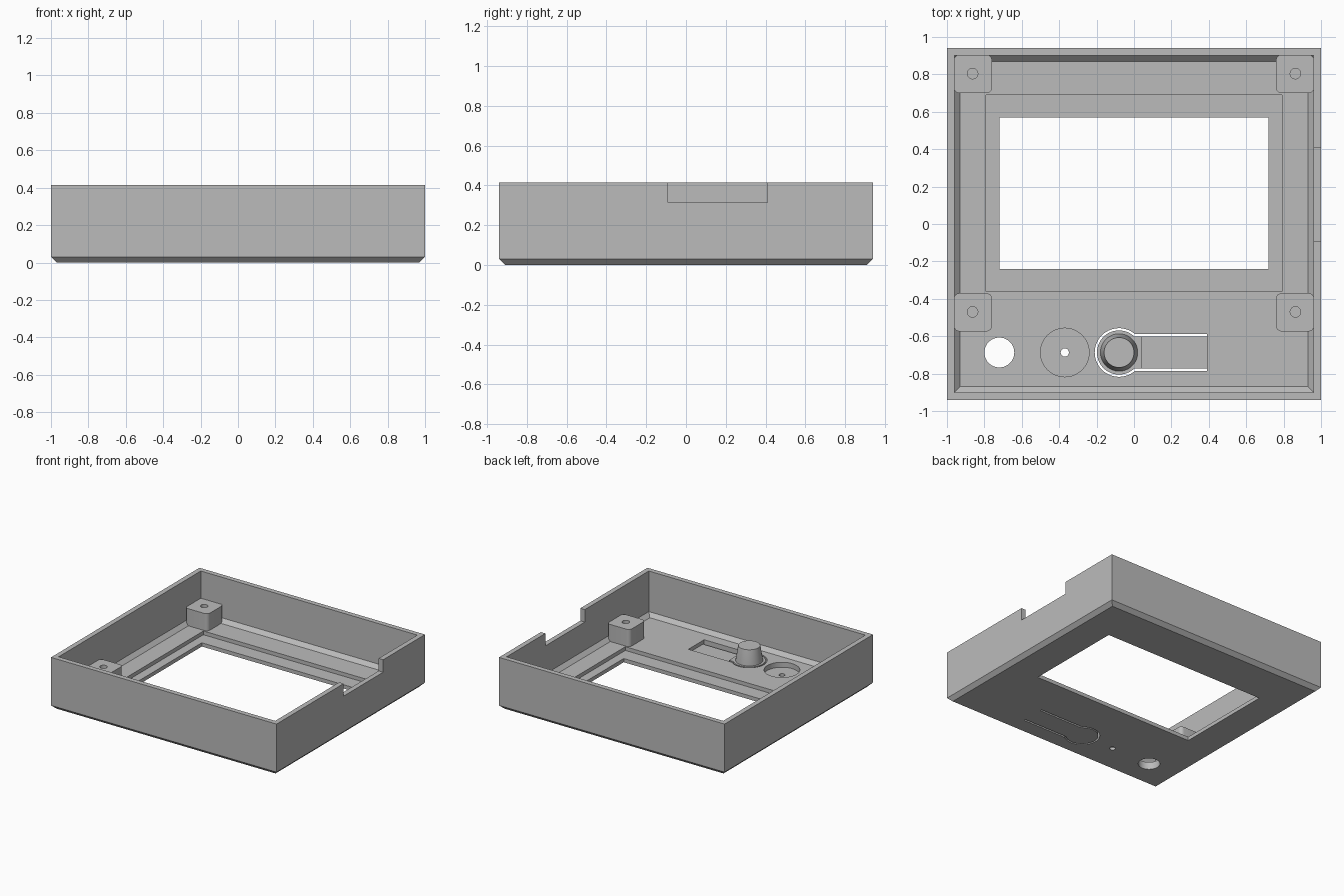
import bpy, bmesh, math
from mathutils import Matrix

if "Cube" in bpy.data.objects:
    bpy.data.objects.remove(bpy.data.objects["Cube"])

grey = bpy.data.materials.new("plain grey")
grey.use_nodes = True
colour = (0.5, 0.5, 0.5, 1)
grey.diffuse_color = colour
grey.node_tree.nodes["Principled BSDF"].inputs["Base Color"].default_value = colour


def loft(name, rings):
    """Solid skinned through rings of points, capped at both ends."""
    bm = bmesh.new()
    loops = [[bm.verts.new(p) for p in ring] for ring in rings]
    n = len(loops[0])
    for a, b in zip(loops, loops[1:]):
        for i in range(n):
            j = (i + 1) % n
            bm.faces.new((a[i], a[j], b[j], b[i]))
    bm.faces.new(loops[0][::-1])
    bm.faces.new(loops[-1])
    bmesh.ops.recalc_face_normals(bm, faces=bm.faces)
    mesh = bpy.data.meshes.new(name)
    bm.to_mesh(mesh)
    bm.free()
    mesh.materials.append(grey)
    obj = bpy.data.objects.new(name, mesh)
    bpy.context.collection.objects.link(obj)
    return obj


def prism(name, outline, z0, z1):
    return loft(name, [[(x, y, z) for x, y in outline] for z in (z0, z1)])


def rect(x0, x1, y0, y1):
    return [(x0, y0), (x1, y0), (x1, y1), (x0, y1)]


def circle(x, y, r, n=48):
    return [(x + r * math.cos(math.tau * i / n), y + r * math.sin(math.tau * i / n))
            for i in range(n)]


def rounded_rect(x0, x1, y0, y1, r, steps=6):
    corners = [(x1 - r, y1 - r), (x0 + r, y1 - r), (x0 + r, y0 + r), (x1 - r, y0 + r)]
    return [(cx + r * math.cos(a), cy + r * math.sin(a))
            for k, (cx, cy) in enumerate(corners)
            for a in [math.pi / 2 * (k + i / steps) for i in range(steps + 1)]]


def keyhole(cx, cy, r, half, x_end, n=44):
    """Round head with a straight arm towards +x."""
    start = math.asin(half / r)
    sweep = math.tau - 2 * start
    arc = [(cx + r * math.cos(start + sweep * i / n), cy + r * math.sin(start + sweep * i / n))
           for i in range(n + 1)]
    return arc + [(x_end, cy - half), (x_end, cy + half)]


def cut(obj, cutter):
    mod = obj.modifiers.new("cut", "BOOLEAN")
    mod.operation = "DIFFERENCE"
    mod.solver = "EXACT"
    mod.object = cutter
    bpy.context.view_layer.objects.active = obj
    bpy.ops.object.modifier_apply(modifier=mod.name)
    bpy.data.objects.remove(cutter)


def smooth(obj):
    bpy.ops.object.select_all(action="DESELECT")
    obj.select_set(True)
    bpy.context.view_layer.objects.active = obj
    bpy.ops.object.shade_smooth_by_angle(angle=math.radians(30))


TOP, FLOOR, THIN = 0.415, 0.06, 0.03
ROW = -0.687          # y of the row of controls
BUTTON = -0.08        # x of the button

# Open tray with chamfers under the outside and inside the floor
sections = [(0.97, 0.91, 0), (1, 0.94, 0.03), (1, 0.94, TOP),
            (0.96, 0.9, TOP), (0.96, 0.9, 0.09), (0.93, 0.87, FLOOR)]
case = loft("case_shell", [[(x, y, z) for x, y in rect(-w, w, -d, d)]
                           for w, d, z in sections])

# Display recess and window, side notch, round openings, button slot
for outline, z0, z1 in [
    (rect(-0.79, 0.79, -0.36, 0.69), THIN, 0.2),
    (rect(-0.72, 0.72, -0.24, 0.57), -0.1, 0.2),
    (rect(0.9, 1.1, -0.09, 0.41), 0.315, 0.6),
    (circle(-0.72, ROW, 0.08), -0.1, 0.2),
    (circle(-0.37, ROW, 0.13), 0.02, 0.2),
    (circle(-0.37, ROW, 0.022, 24), -0.1, 0.2),
    (keyhole(BUTTON, ROW, 0.13, 0.1, 0.39), -0.1, 0.2),
]:
    cut(case, prism("cutter", outline, z0, z1))
smooth(case)

# Sprung button: round pad, thin arm and tapered plunger
pad = prism("button_pad", keyhole(BUTTON, ROW, 0.118, 0.085, 0.04), 0, FLOOR)
smooth(pad)
prism("button_arm", rect(0.04, 0.392, ROW - 0.085, ROW + 0.085), 0, THIN)
plunger = loft("button_plunger", [[(x, y, z) for x, y in circle(BUTTON, ROW, r)]
                                  for r, z in [(0.1, FLOOR - 0.01), (0.1, FLOOR), (0.08, 0.18)]])
smooth(plunger)

# Four screw posts with blind holes
for side, label in ((-1, "right"), (1, "left")):
    for y, end in ((0.802, "back"), (-0.472, "front")):
        x = side * 0.861
        post = prism(f"{end}_{label}_post",
                     rounded_rect(x - 0.102, x + 0.102, y - 0.102, y + 0.102, 0.03),
                     FLOOR - 0.01, 0.197)
        cut(post, prism("cutter", circle(x + side * 0.002, y + 0.002, 0.028, 32), 0.08, 0.3))
        smooth(post)
